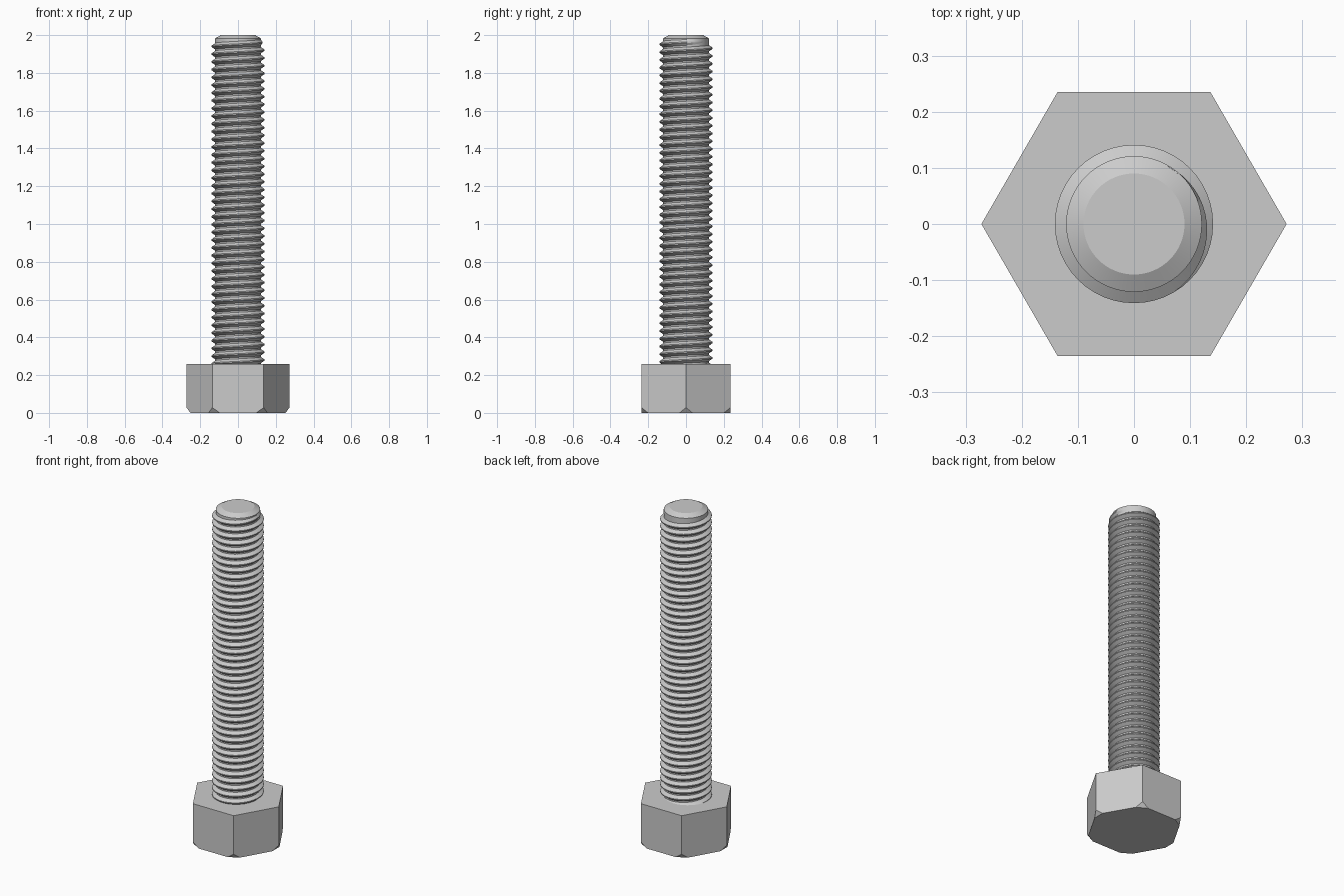
import bpy, bmesh, math

cube = bpy.data.objects.get("Cube")
if cube:
    bpy.data.objects.remove(cube, do_unlink=True)

# One plain steel colour
steel = bpy.data.materials.new("steel_grey")
steel.use_nodes = True
steel.diffuse_color = (0.6, 0.6, 0.6, 1)
steel.node_tree.nodes["Principled BSDF"].inputs["Base Color"].default_value = (0.6, 0.6, 0.6, 1)

HEAD_R, HEAD_TOP = 0.272, 0.26
CORE_R, CREST_R, TOP = 0.121, 0.141, 2.0
PITCH, STEPS = 0.041, 48


def finish(bm, name, smooth_angle=None):
    bmesh.ops.recalc_face_normals(bm, faces=bm.faces[:])
    mesh = bpy.data.meshes.new(name)
    bm.to_mesh(mesh)
    bm.free()
    obj = bpy.data.objects.new(name, mesh)
    bpy.context.collection.objects.link(obj)
    mesh.materials.append(steel)
    if smooth_angle:
        bpy.ops.object.select_all(action="DESELECT")
        obj.select_set(True)
        bpy.context.view_layer.objects.active = obj
        bpy.ops.object.shade_smooth_by_angle(angle=math.radians(smooth_angle))
    return obj


def loft(bm, rings, closed):
    """Join successive vertex rings with quads."""
    for a, b in zip(rings, rings[1:]):
        n = len(a)
        for i in range(n if closed else n - 1):
            j = (i + 1) % n
            bm.faces.new((a[i], a[j], b[j], b[i]))


def ring(bm, radius, z, sides):
    return [bm.verts.new((radius * math.cos(math.tau * i / sides),
                          radius * math.sin(math.tau * i / sides), z))
            for i in range(sides)]


# Hexagonal head, each lower corner sliced off by a flat facet
bm = bmesh.new()
rings = [ring(bm, HEAD_R, 0, 6), ring(bm, HEAD_R, HEAD_TOP, 6)]
loft(bm, rings, True)
bm.faces.new(rings[0])
bm.faces.new(rings[1])
for i in range(6):
    a = math.tau * i / 6
    out = (math.cos(a), math.sin(a), -0.72)
    point = (out[0] * (HEAD_R - 0.02), out[1] * (HEAD_R - 0.02), 0)
    bmesh.ops.bisect_plane(bm, geom=bm.verts[:] + bm.edges[:] + bm.faces[:],
                           plane_co=point, plane_no=out, clear_outer=True)
    bmesh.ops.holes_fill(bm, edges=[e for e in bm.edges if e.is_boundary], sides=0)
finish(bm, "hex_head")

# Plain core with a chamfered tip
bm = bmesh.new()
profile = [(CORE_R, HEAD_TOP - 0.02), (CORE_R, 1.983), (0.09, TOP)]
rings = [ring(bm, r, z, 64) for r, z in profile]
loft(bm, rings, True)
bm.faces.new(rings[0])
bm.faces.new(rings[-1])
finish(bm, "shank_core", 25)

# Helical ridge, right-handed, fading into the core near the tip
bm = bmesh.new()
end = math.radians(60)
turns = 42
count = turns * STEPS
fade = STEPS // 3
rings = []
for i in range(count + 1):
    a = end - math.tau * (count - i) / STEPS
    z = 1.968 - PITCH * (count - i) / STEPS
    k = min(1, (count - i) / fade)
    crest = CORE_R - 0.002 + (CREST_R - CORE_R + 0.002) * k
    section = [(CORE_R - 0.002, -0.018), (crest, -0.003),
               (crest, 0.003), (CORE_R - 0.002, 0.018)]
    rings.append([bm.verts.new((r * math.cos(a), r * math.sin(a),
                                max(z + dz, HEAD_TOP - 0.02)))
                  for r, dz in section])
loft(bm, rings, False)
finish(bm, "thread", 25)
